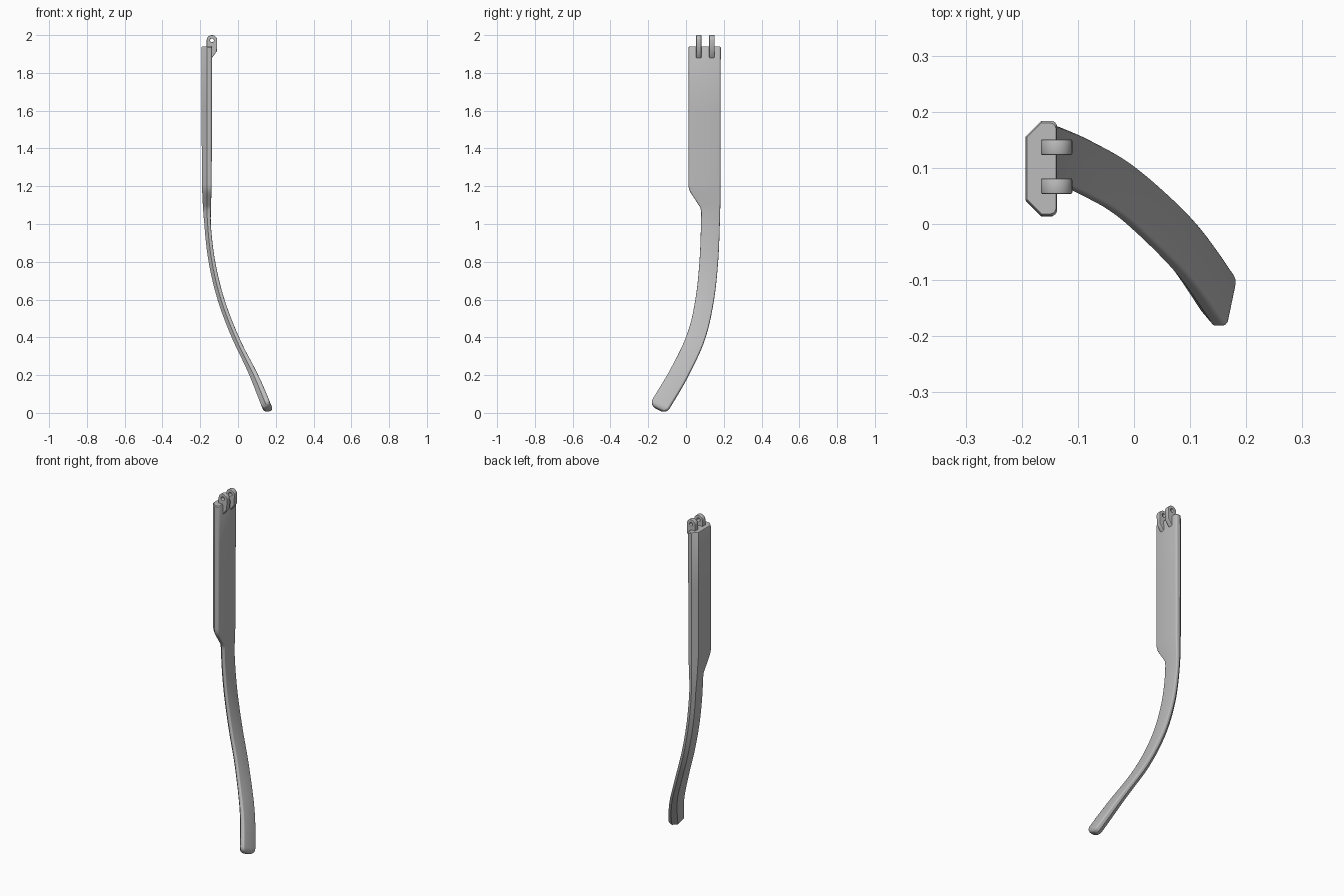
import bpy, bmesh, math
from mathutils import Vector

if "Cube" in bpy.data.objects:
    bpy.data.objects.remove(bpy.data.objects["Cube"])

grey = bpy.data.materials.new("light grey plastic")
grey.use_nodes = True
grey.diffuse_color = (0.5, 0.5, 0.5, 1)
grey.node_tree.nodes["Principled BSDF"].inputs["Base Color"].default_value = grey.diffuse_color

# Spine of the arm: z, x, y
SPINE = [(0.02, 0.158, -0.148), (0.2, 0.083, -0.042), (0.4, -0.014, 0.05),
         (0.6, -0.09, 0.096), (0.8, -0.138, 0.118), (1.0, -0.161, 0.127),
         (1.2, -0.165, 0.131), (1.94, -0.165, 0.132)]
# Reach towards the front edge, and half thickness, by height
FRONT = [(0, 0.05), (0.12, 0.05), (0.5, 0.045), (1.06, 0.048), (1.085, 0.053),
         (1.155, 0.1), (1.175, 0.112), (1.2, 0.118), (1.94, 0.118)]
THICK = [(0, 0.025), (0.1, 0.024), (0.3, 0.018), (1.0, 0.017), (1.2, 0.026), (1.94, 0.028)]


def linear(table, z):
    for (a, p), (b, q) in zip(table, table[1:]):
        if z <= b:
            return p + (q - p) * max(0, (z - a) / (b - a))
    return table[-1][1]


def slope(i):
    a, b = SPINE[max(i - 1, 0)], SPINE[min(i + 1, len(SPINE) - 1)]
    return [(b[k] - a[k]) / (b[0] - a[0]) for k in (1, 2)]


def spine(z):
    i = max(k for k in range(len(SPINE) - 1) if SPINE[k][0] <= z or k == 0)
    a, b = SPINE[i], SPINE[i + 1]
    h = b[0] - a[0]
    s = (z - a[0]) / h
    m, n = slope(i), slope(i + 1)
    xy = [a[k] * (2*s**3 - 3*s*s + 1) + b[k] * (3*s*s - 2*s**3)
          + h * (m[k-1] * (s**3 - 2*s*s + s) + n[k-1] * (s**3 - s*s)) for k in (1, 2)]
    return Vector((*xy, z))


def section(z, inset):
    # Outer side chamfered, inner side with rounded corners
    t = linear(THICK, z) - inset * 0.55
    lo, hi = -linear(FRONT, z) + inset, 0.052 - inset
    c, r = t, t * 0.4
    pts = [(lo, c - t), (lo + c, -t), (hi - c, -t), (hi, c - t)]
    for base, start in ((hi - r, 0), (lo + r, 90)):
        for k in range(5):
            a = math.radians(start + k * 22.5)
            pts.append((base + r * math.cos(a), t - r + r * math.sin(a)))
    tangent = (spine(z + 0.005) - spine(z - 0.005)).normalized()
    across = Vector((0, 1, 0))
    across = (across - across.dot(tangent) * tangent).normalized()
    out = across.cross(tangent)
    return [spine(z) + across * u + out * v for u, v in pts]


def finish(name, mesh, angle):
    obj = bpy.data.objects.new(name, mesh)
    bpy.context.collection.objects.link(obj)
    mesh.materials.clear()
    mesh.materials.append(grey)
    bpy.ops.object.select_all(action="DESELECT")
    obj.select_set(True)
    bpy.context.view_layer.objects.active = obj
    bpy.ops.object.shade_smooth_by_angle(angle=math.radians(angle))


# Temple arm: rounded tip, curved stem, stepped wide end
R = 0.03
rings = [(0.02 + R * 0.8 * (1 - math.cos(a)), R * (1 - math.sin(a)))
         for a in (math.radians(15 * k) for k in range(7))]
rings += [(0.07 + 0.03 * k, 0) for k in range(33)]
rings += [(1.06 + 0.0125 * k, 0) for k in range(13)]
rings += [(1.3, 0), (1.6, 0), (1.935, 0), (1.94, 0.004)]
bm = bmesh.new()
loops = [[bm.verts.new(p) for p in section(*ring)] for ring in rings]
for a, b in zip(loops, loops[1:]):
    for i in range(len(a)):
        j = (i + 1) % len(a)
        bm.faces.new((a[i], a[j], b[j], b[i]))
bm.faces.new(loops[0])
bm.faces.new(loops[-1])
bmesh.ops.recalc_face_normals(bm, faces=bm.faces)
arm = bpy.data.meshes.new("temple_arm")
bm.to_mesh(arm)
bm.free()
finish("temple_arm", arm, 30)


# Hinge knuckles: rounded tabs with a pin hole
def arc(cx, cz, r, start, end, n):
    return [(cx + r * math.cos(math.radians(start + (end - start) * k / n)),
             cz + r * math.sin(math.radians(start + (end - start) * k / n))) for k in range(n + 1)]


for name, y in (("front_hinge_knuckle", 0.0675), ("back_hinge_knuckle", 0.137)):
    curve = bpy.data.curves.new(name, "CURVE")
    curve.dimensions = "2D"
    curve.fill_mode = "BOTH"
    curve.extrude, curve.bevel_depth, curve.bevel_resolution = 0.011, 0.003, 1
    curve.offset = -0.003
    outline = arc(-0.138, 1.972, 0.028, 0, 180, 16) + [(-0.166, 1.876), (-0.14, 1.876), (-0.112, 1.915)]
    for pts in (outline, arc(-0.138, 1.972, 0.01, 0, 345, 23)):
        line = curve.splines.new("POLY")
        line.points.add(len(pts) - 1)
        for p, (x, z) in zip(line.points, pts):
            p.co = (x, z, 0, 1)
        line.use_cyclic_u = True
    helper = bpy.data.objects.new(name + "_outline", curve)
    bpy.context.collection.objects.link(helper)
    bpy.context.view_layer.update()
    mesh = bpy.data.meshes.new_from_object(helper.evaluated_get(bpy.context.evaluated_depsgraph_get()))
    bpy.data.objects.remove(helper)
    for v in mesh.vertices:
        v.co = (v.co.x, y - v.co.z, v.co.y)
    finish(name, mesh, 35)
